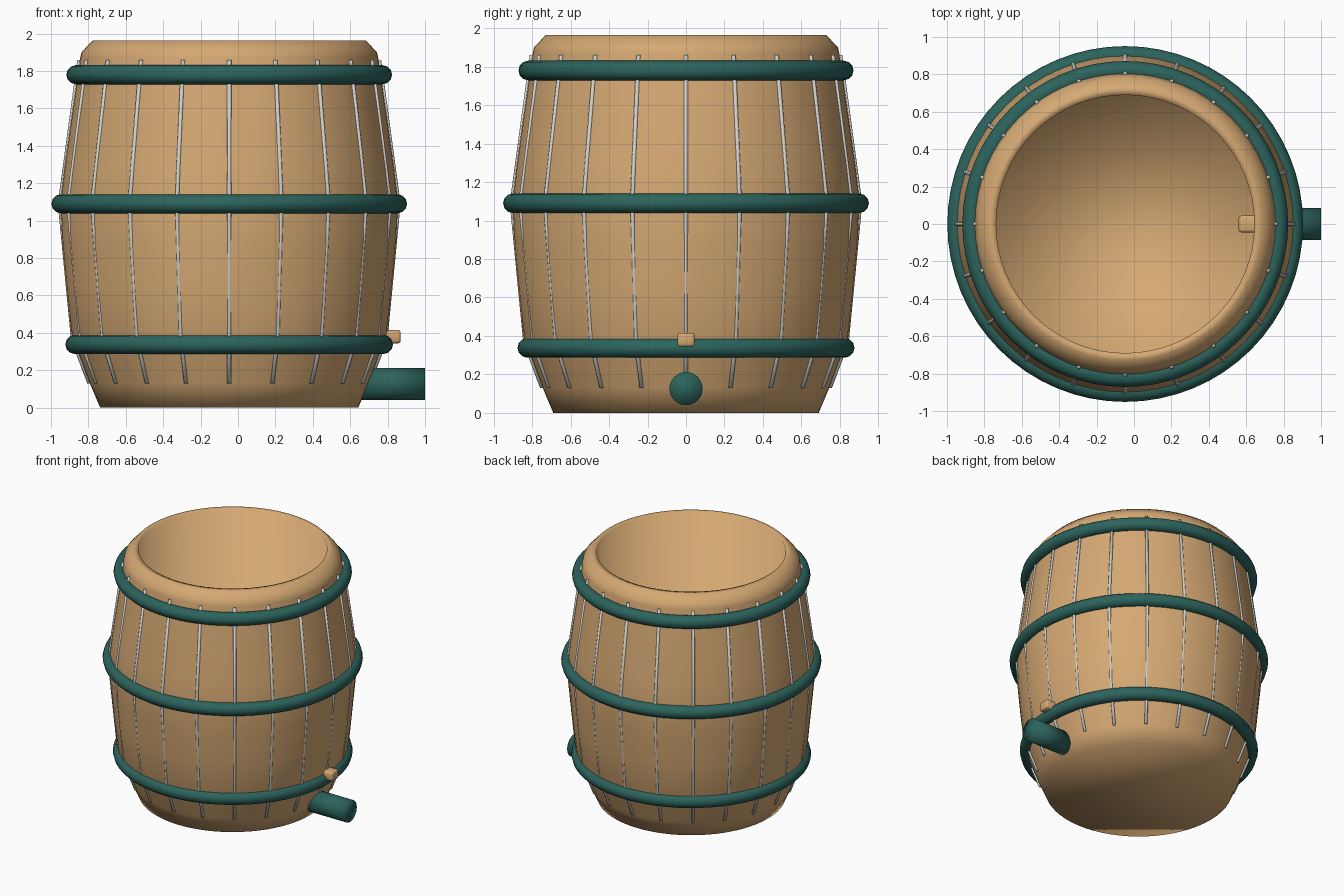
import bpy, bmesh, math
from mathutils import Matrix

if "Cube" in bpy.data.objects:
    bpy.data.objects.remove(bpy.data.objects["Cube"])

CX = -0.047  # barrel axis; the spout takes the rest of the width


def material(name, rgb):
    m = bpy.data.materials.new(name)
    m.diffuse_color = (*rgb, 1)
    m.use_nodes = True
    m.node_tree.nodes["Principled BSDF"].inputs["Base Color"].default_value = m.diffuse_color
    return m


WOOD = material("oak wood", (0.665, 0.395, 0.172))
GREEN = material("green hoop paint", (0.025, 0.125, 0.108))
GREY = material("light grey seam", (0.62, 0.62, 0.60))


def finish(name, bm, mat, smooth=True):
    bmesh.ops.recalc_face_normals(bm, faces=bm.faces[:])
    me = bpy.data.meshes.new(name)
    bm.to_mesh(me)
    bm.free()
    for p in me.polygons:
        p.use_smooth = smooth
    me.materials.append(mat)
    ob = bpy.data.objects.new(name, me)
    bpy.context.collection.objects.link(ob)
    return ob


def lathe(name, profile, mat, segs=64, closed=False):
    """Revolve (radius, z) points about the barrel axis; open ends get caps."""
    bm = bmesh.new()
    rings = []
    for r, z in profile:
        rings.append([bm.verts.new((CX + r * math.cos(2 * math.pi * i / segs),
                                    r * math.sin(2 * math.pi * i / segs), z))
                      for i in range(segs)])
    pairs = list(zip(rings, rings[1:]))
    if closed:
        pairs.append((rings[-1], rings[0]))
    for a, b in pairs:
        for i in range(segs):
            j = (i + 1) % segs
            bm.faces.new((a[i], a[j], b[j], b[i]))
    if not closed:
        bm.faces.new(rings[0])
        bm.faces.new(rings[-1])
    return finish(name, bm, mat)


# Barrel: outer wall upward, rounded rim, straight inner wall down to the floor
outer = [(0.69, 0), (0.745, 0.13), (0.80, 0.275), (0.843, 0.39), (0.872, 0.65),
         (0.893, 0.88), (0.903, 1.1), (0.882, 1.28), (0.847, 1.53),
         (0.815, 1.75), (0.797, 1.87), (0.79, 1.9), (0.73, 1.964)]
inner = [(0.69, 1.964), (0.69, 0.05)]
lathe("barrel", outer + inner, WOOD)


def wall_radius(z):
    for (r0, z0), (r1, z1) in zip(outer, outer[1:]):
        if z0 <= z <= z1:
            return r0 + (r1 - r0) * (z - z0) / (z1 - z0)
    return outer[-1][0]


# Three round hoops
for name, r, z in (("bottom_hoop", 0.825, 0.338), ("middle_hoop", 0.90, 1.09),
                   ("top_hoop", 0.82, 1.78)):
    ring = [(r + 0.051 * math.cos(2 * math.pi * k / 12),
             z + 0.051 * math.sin(2 * math.pi * k / 12)) for k in range(12)]
    lathe(name, ring, GREEN, closed=True)

# Thin straight seam rods between the hoops, every 18 degrees
heights = [0.13, 0.36, 1.09, 1.86]
bm = bmesh.new()
SIDES, RAD = 8, 0.011
for n in range(20):
    a = math.radians(18 * n)
    rings = []
    for z in heights:
        r = wall_radius(z) + 0.003
        ring = []
        for k in range(SIDES):
            t = 2 * math.pi * k / SIDES
            u, v = r + RAD * math.cos(t), RAD * math.sin(t)
            ring.append(bm.verts.new((CX + u * math.cos(a) - v * math.sin(a),
                                      u * math.sin(a) + v * math.cos(a), z)))
        rings.append(ring)
    for p, q in zip(rings, rings[1:]):
        for k in range(SIDES):
            j = (k + 1) % SIDES
            bm.faces.new((p[k], p[j], q[j], q[k]))
    bm.faces.new(rings[0])
    bm.faces.new(rings[-1])
finish("stave_seams", bm, GREY)

# Spout pipe through the lower wall
bm = bmesh.new()
bmesh.ops.create_cone(bm, cap_ends=True, segments=32, radius1=0.086, radius2=0.086,
                      depth=0.34,
                      matrix=Matrix.Translation((0.83, 0, 0.126)) @
                      Matrix.Rotation(math.pi / 2, 4, 'Y'))
finish("spout", bm, GREEN)

# Wooden peg above the spout, passing through the wall
bm = bmesh.new()
bmesh.ops.create_cube(bm, size=1, matrix=Matrix.Translation((0.715, 0, 0.38)) @
                      Matrix.Diagonal((0.31, 0.09, 0.072, 1)))
bmesh.ops.bevel(bm, geom=bm.edges[:], offset=0.014, segments=2, profile=0.5,
                affect='EDGES')
finish("tap_peg", bm, WOOD)
